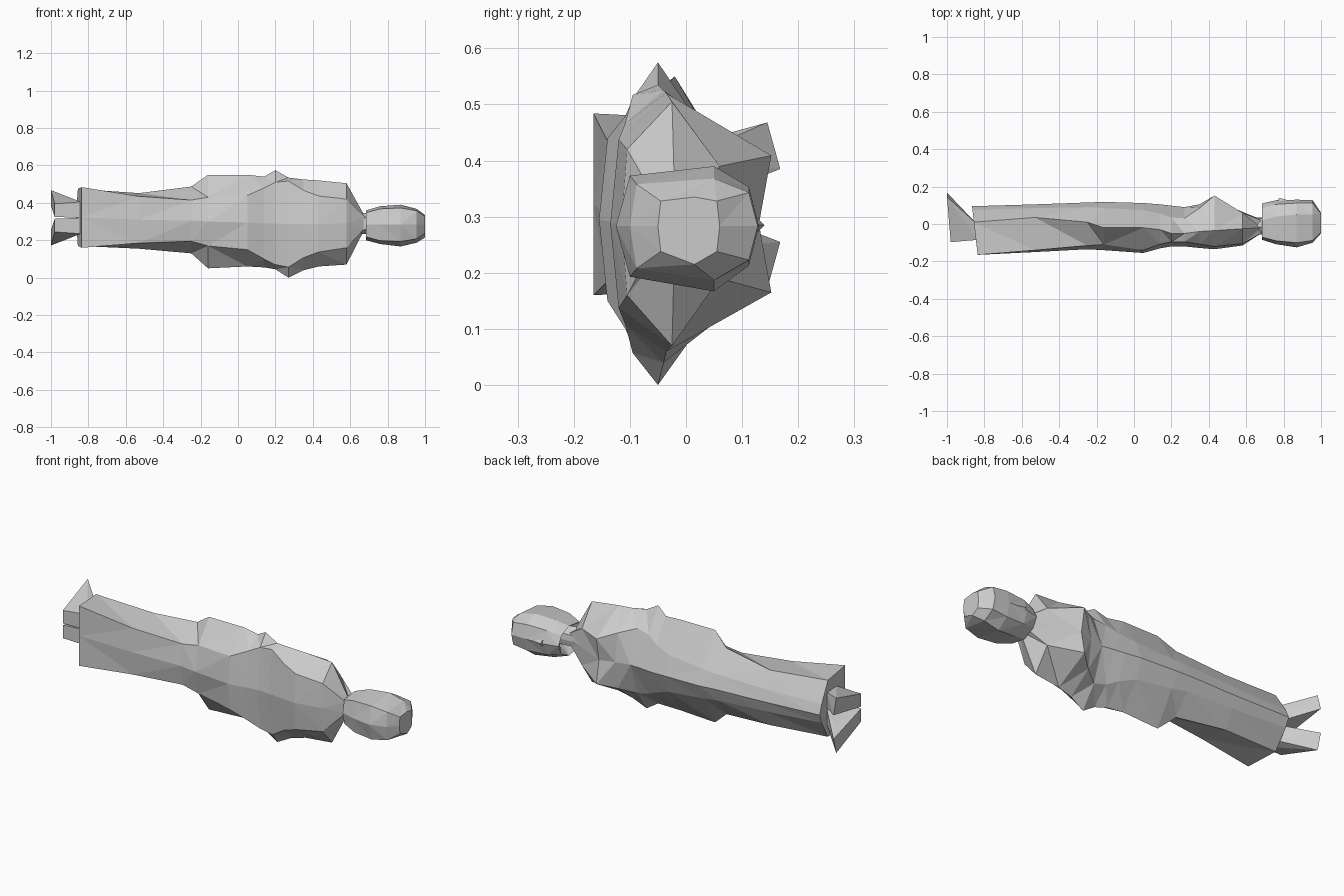
import bpy
import bmesh
from mathutils import Vector

default_cube = bpy.data.objects.get("Cube")
if default_cube:
    bpy.data.objects.remove(default_cube, do_unlink=True)

stone = bpy.data.materials.new("plain grey stone")
stone.use_nodes = True
grey = (0.6, 0.6, 0.6, 1.0)
stone.diffuse_color = grey
stone.node_tree.nodes["Principled BSDF"].inputs["Base Color"].default_value = grey


def finish(bm, name):
    """Turn a bmesh into a flat shaded, triangulated object."""
    bmesh.ops.recalc_face_normals(bm, faces=bm.faces)
    bmesh.ops.triangulate(bm, faces=bm.faces)
    mesh = bpy.data.meshes.new(name)
    bm.to_mesh(mesh)
    bm.free()
    mesh.materials.append(stone)
    obj = bpy.data.objects.new(name, mesh)
    bpy.context.scene.collection.objects.link(obj)
    return obj


def ring_points(section, middle, slant):
    """Eight-sided cross-section: back, side ridges and front."""
    x, back, edge, back_half, ridge, top, bottom, front, front_half, centre = section
    outline = [
        (back, middle),
        (edge, middle + back_half),
        (ridge, top),
        (front, middle + front_half),
        (centre, middle),
        (front, middle - front_half),
        (ridge, bottom),
        (edge, middle - back_half),
    ]
    return [Vector((x - slant * y, y, z)) for y, z in outline]


def loft(name, sections, middles, hem_slant=0.0):
    bm = bmesh.new()
    rings = []
    for index, section in enumerate(sections):
        slant = hem_slant if index == 0 else 0.0
        points = ring_points(section, middles[index], slant)
        rings.append([bm.verts.new(p) for p in points])
    for lower, upper in zip(rings, rings[1:]):
        for i in range(len(lower)):
            j = (i + 1) % len(lower)
            bm.faces.new((lower[i], lower[j], upper[j], upper[i]))
    bm.faces.new(rings[0])
    bm.faces.new(rings[-1])
    return finish(bm, name)


def hull(name, points):
    bm = bmesh.new()
    for point in points:
        bm.verts.new(point)
    bmesh.ops.convex_hull(bm, input=bm.verts)
    return finish(bm, name)


# Robe with the arms folded into its sides, from hem to neck.
# x, back y, back edge y, back half width, ridge y, ridge top, ridge bottom,
# front y, front half width, front centre y
robe = [
    (-.855, -.165, -.165, .162, .01, .475, .17, .075, .05, .095),
    (-.53, -.15, -.14, .125, .035, .452, .155, .085, .06, .105),
    (-.25, -.135, -.115, .11, .01, .487, .13, .09, .07, .115),
    (-.16, -.14, -.11, .13, -.02, .55, .05, .085, .08, .118),
    (.05, -.155, -.14, .145, -.02, .55, .06, .075, .1, .112),
    (.14, -.13, -.108, .19, -.03, .54, .055, .055, .13, .105),
    (.2, -.12, -.095, .22, -.05, .575, .045, .035, .16, .098),
    (.27, -.12, -.095, .23, -.05, .535, .0, .03, .175, .09),
    (.35, -.128, -.108, .18, -.04, .525, .04, .085, .15, .105),
    (.43, -.135, -.12, .15, -.035, .52, .06, .152, .122, .13),
    (.58, -.115, -.105, .13, -.025, .505, .07, .06, .1, .065),
    (.68, -.05, -.05, .03, -.02, .325, .265, .02, .03, .025),
]
robe_middles = [.322, .31, .305, .3, .295, .29, .29, .287, .287, .287, .29, .295]
loft("robed_body", robe, robe_middles, hem_slant=.115)

# Neck, reaching into the recessed underside of the head
neck = [
    (.62, -.06, -.06, .03, -.02, .35, .23, .03, .03, .035),
    (.76, -.05, -.05, .03, -.01, .34, .24, .03, .03, .035),
]
loft("neck", neck, [.29, .285])

# Head with hair, from the hollow under the chin up to the crown
head = [
    (.74, -.03, -.03, .03, .0, .33, .25, .03, .03, .03),
    (.685, -.085, -.07, .065, .02, .36, .2, .085, .05, .11),
    (.76, -.108, -.09, .085, .04, .382, .18, .105, .065, .127),
    (.87, -.125, -.1, .09, .05, .39, .167, .112, .07, .13),
    (.955, -.1, -.088, .075, .05, .368, .187, .112, .06, .128),
    (1.0, -.05, -.045, .045, .015, .335, .215, .055, .045, .06),
]
loft("head", head, [.283] * len(head))

# Small nose wedge
hull("nose", [(.77, .12, .265), (.77, .12, .305), (.775, .14, .285), (.85, .12, .285)])

# Splayed feet: offsets measured outward from the line between them
foot_middle = .32
foot = [
    (-.84, -.085, .0), (-.84, -.085, .085),
    (-.84, .0, .0), (-.84, .0, .085),
    (-.98, -.097, .005), (-.98, -.097, .075),
    (-.945, .085, .035), (-.945, .085, .1),
    (-1.0, .168, .065), (-1.0, .145, .148),
]
for side, name in ((1, "upper_foot"), (-1, "lower_foot")):
    hull(name, [(x, y, foot_middle + side * out) for x, y, out in foot])
